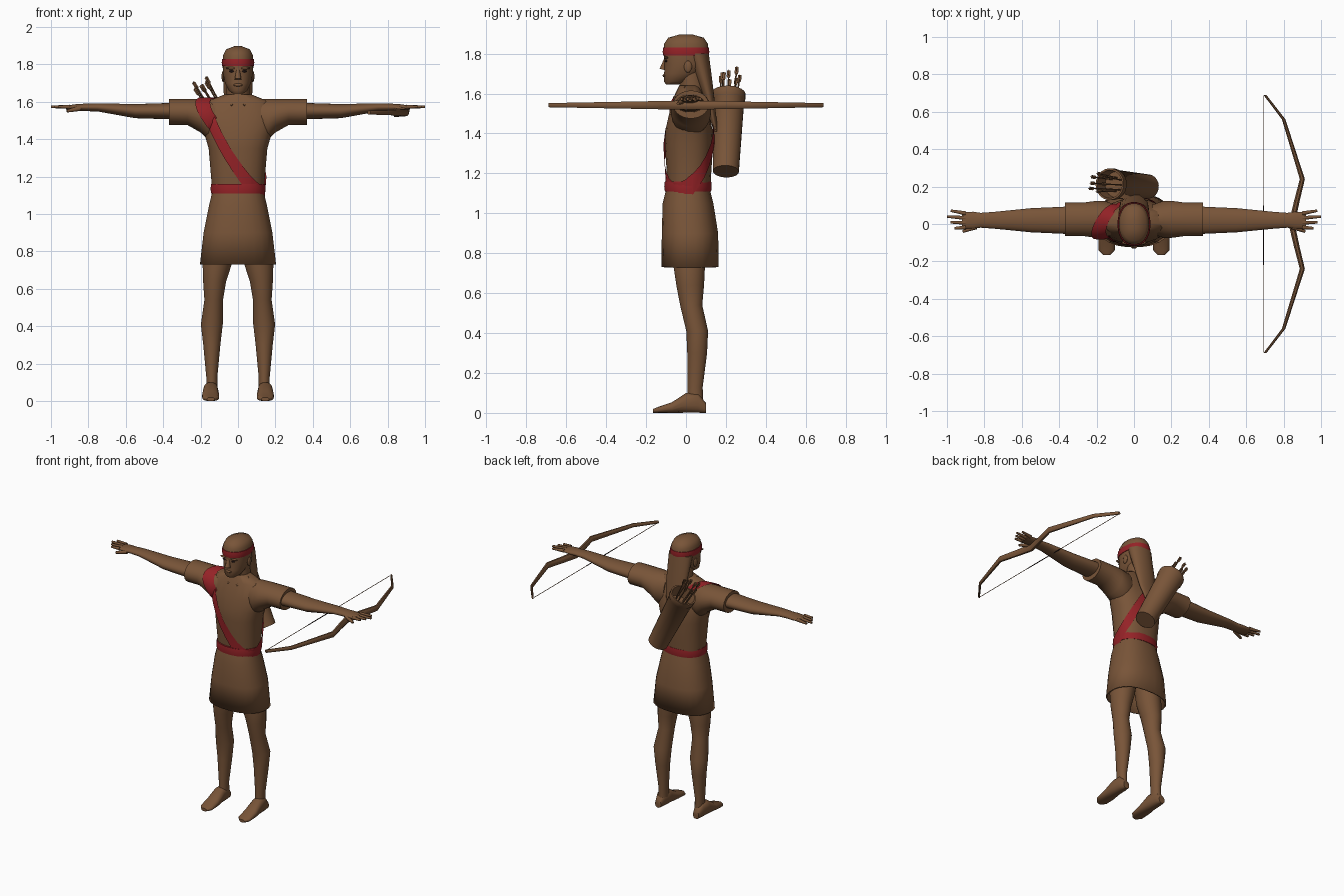
import bpy, bmesh, math, random
from mathutils import Vector, Matrix

if "Cube" in bpy.data.objects:
    bpy.data.objects.remove(bpy.data.objects["Cube"])
random.seed(4)
SIDES = ((1, "left"), (-1, "right"))


def material(name, *rgb):
    m = bpy.data.materials.new(name)
    m.use_nodes = True
    m.diffuse_color = (*rgb, 1)
    m.node_tree.nodes["Principled BSDF"].inputs["Base Color"].default_value = (*rgb, 1)
    return m


BROWN = material("warm brown", .19, .09, .04)
RED = material("sash red", .3, .016, .02)
DARK = material("near black", .02, .01, .01)


def finish(name, bm, mat):
    bmesh.ops.recalc_face_normals(bm, faces=bm.faces)
    mesh = bpy.data.meshes.new(name)
    bm.to_mesh(mesh)
    bm.free()
    mesh.materials.append(mat)
    ob = bpy.data.objects.new(name, mesh)
    bpy.context.collection.objects.link(ob)
    bpy.ops.object.select_all(action='DESELECT')
    ob.select_set(True)
    bpy.context.view_layer.objects.active = ob
    bpy.ops.object.shade_smooth_by_angle(angle=math.radians(45))
    return ob


def loft(name, rings, axis='z', mat=BROWN, n=24, power=1, centre=(0, 0), side=1,
         matrix=Matrix(), bottom=True):
    """Skin oval rings (position, u radius, v radius, u shift, v shift) along an axis."""
    bm = bmesh.new()
    loops = []
    for t, ru, rv, *shift in rings:
        du, dv = shift or (0, 0)
        loop = []
        for i in range(n):
            angle = math.tau * (i + .5) / n
            c, s = math.cos(angle), math.sin(angle)
            u = centre[0] + du + ru * math.copysign(abs(c) ** power, c)
            v = centre[1] + dv + rv * math.copysign(abs(s) ** power, s)
            co = Vector({'x': (t, u, v), 'y': (u, t, v), 'z': (u, v, t)}[axis])
            co.x *= side
            loop.append(bm.verts.new(matrix @ co))
        loops.append(loop)
    for lower, upper in zip(loops, loops[1:]):
        for i in range(n):
            bm.faces.new((lower[i - 1], lower[i], upper[i], upper[i - 1]))
    if bottom:
        bm.faces.new(loops[0])
    bm.faces.new(loops[-1])
    return finish(name, bm, mat)


def frame(a, b):
    """Matrix placing the z axis along a to b, starting at a."""
    return Matrix.Translation(a) @ (b - a).to_track_quat('Z', 'Y').to_matrix().to_4x4()


def tube(name, a, b, start, end, mat=BROWN, n=8):
    a, b = Vector(a), Vector(b)
    rings = [(0, start, start), ((b - a).length, end, end)]
    return loft(name, rings, mat=mat, n=n, matrix=frame(a, b))


def ball(name, loc, scale, mat=BROWN):
    bm = bmesh.new()
    bmesh.ops.create_uvsphere(bm, u_segments=12, v_segments=8, radius=1,
                              matrix=Matrix.LocRotScale(Vector(loc), None, Vector(scale)))
    return finish(name, bm, mat)


def band(name, low, high, rx, ry, y):
    """Red cloth ring with a slightly bulging middle."""
    bulge = .003
    rings = [(low, rx, ry), ((low + high) / 2, rx + bulge, ry + bulge), (high, rx, ry)]
    return loft(name, rings, mat=RED, power=.9, centre=(0, y))


# Tunic body, skirt and belt
torso = loft("tunic_body", [
    (1.1, .138, .108), (1.2, .145, .112), (1.35, .158, .122), (1.42, .178, .118),
    (1.5, .2, .1), (1.6, .17, .07), (1.64, .07, .05)], power=.85, centre=(0, .015))
skirt = loft("skirt", [(.73, .205, .145, 0, .01), (.9, .185, .142, 0, .01), (1.05, .155, .128),
                       (1.12, .138, .11)], power=.85, centre=(0, .01), bottom=False)
skirt.modifiers.new("cloth_thickness", 'SOLIDIFY').thickness = .008
band("belt", 1.11, 1.16, .145, .117, .01)

# Neck, head and hair
tube("neck", (0, .04, 1.55), (0, .02, 1.72), .065, .06, n=20)
loft("head", [
    (1.645, .03, .03, 0, -.07), (1.66, .05, .06, 0, -.05), (1.7, .07, .09, 0, -.02),
    (1.75, .08, .108), (1.81, .083, .113), (1.85, .08, .11), (1.88, .065, .09),
    (1.897, .02, .03)], power=.92)
band("headband", 1.79, 1.83, .085, .115, 0)
loft("hair", [(1.41, .035, .01, 0, .15), (1.5, .06, .02, 0, .13), (1.6, .075, .03, 0, .11),
              (1.8, .083, .06, 0, .055)])
tube("nose", (0, -.1, 1.78), (0, -.115, 1.72), .008, .019)
ball("lips", (0, -.108, 1.69), (.025, .009, .008))

for s, label in SIDES:
    ball(label + "_eye", (s * .033, -.1, 1.763), (.015, .008, .006), DARK)
    ball(label + "_brow", (s * .035, -.1, 1.78), (.03, .011, .007))
    ball(label + "_ear", (s * .08, .01, 1.735), (.008, .02, .03))
    # Collar flap lying on the chest
    tube(label + "_collar", (s * .085, 0, 1.625), (s * .03, -.06, 1.58), .012, .006)

# Sleeves, arms and hands
sleeves = {}
for s, label in SIDES:
    sleeves[label] = loft(label + "_sleeve", [
        (.1, .08, .11, 0, -.04), (.16, .1, .11, 0, -.04), (.2, .1, .09, 0, -.02),
        (.27, .09, .07), (.37, .09, .07)], 'x', centre=(.025, 1.545), side=s)
    loft(label + "_arm", [
        (.33, .075, .045), (.55, .065, .038), (.75, .045, .022, 0, .02), (.82, .04, .02, 0, .02),
        (.86, .046, .018, 0, .02), (.92, .044, .01, 0, .02)], 'x', centre=(.02, 1.55), side=s)
    for i in range(4):
        reach = 1 - .02 * abs(i - 2)
        y = .025 * i - .018
        tube(f"{label}_finger_{i}", (s * .9, y, 1.573), (s * reach, y * 1.25, 1.573), .012, .007)
    tube(label + "_thumb", (s * .845, -.015, 1.565), (s * .915, -.04, 1.55), .015, .008)

# Legs and feet, with the soles resting on the ground
for s, label in SIDES:
    loft(label + "_leg", [
        (.04, .03, .04), (.13, .03, .038), (.3, .046, .05, 0, .01), (.41, .059, .055, 0, .01),
        (.54, .05, .056, -.01, -.02), (.64, .062, .07, -.015, -.025),
        (.74, .08, .08, -.03, -.03), (.95, .07, .09, -.07, -.03)],
        centre=(.14, .046), side=s)
    steps = [(-.165, .02, .01), (-.14, .044, .015), (-.07, .046, .027), (0, .04, .05),
             (.06, .036, .05), (.1, .022, .025)]
    loft(label + "_foot", [(y, wide, tall, 0, tall) for y, wide, tall in steps],
         'y', n=16, power=.8, centre=(.146, 0), side=s)

# Diagonal sash: a slanted slice of the tunic, pushed outward
shoulder, chest, hip = Vector((-.165, .02, 1.61)), Vector((-.065, -.1, 1.34)), Vector((.145, .02, 1.13))
normal = (hip - shoulder).cross(chest - shoulder).normalized()
for part, label in ((torso, "sash"), (sleeves["right"], "sash_shoulder")):
    bm = bmesh.new()
    bm.from_mesh(part.data)
    for outward in (normal, -normal):
        bmesh.ops.bisect_plane(bm, geom=bm.verts[:] + bm.edges[:] + bm.faces[:],
                               plane_co=shoulder + outward * .027, plane_no=outward,
                               clear_outer=True)
    bm.normal_update()
    for v in bm.verts:
        v.co += v.normal * .008
    finish(label, bm, RED)

# Quiver with a hollow mouth
foot, mouth = Vector((.075, .2, 1.21)), Vector((-.13, .213, 1.6))
length = (mouth - foot).length
quiver = frame(foot, mouth)
profile = [(0, .065), (length - .04, .08), (length - .035, .085), (length, .085),
           (length, .075), (length - .08, .07)]
loft("quiver", [(t, r, r) for t, r in profile], matrix=quiver)

# Arrows, each with crossed feathers near its end
for i in range(8):
    turn = Matrix.Rotation(math.tau * i / 8, 4, 'Z')
    base = quiver @ turn @ Vector((.035, 0, length - .1))
    tip = quiver @ turn @ Vector((random.uniform(.035, .06), 0, length + random.uniform(.09, .14)))
    tip.x -= .02
    tube(f"arrow_{i}", base, tip, .004, .004, n=6)
    start = base.lerp(tip, .8)
    for k, (wide, thin) in enumerate(((.013, .002), (.002, .013))):
        loft(f"arrow_{i}_feather_{k}", [(0, .003, .003), (.012, wide, thin), (.045, wide, thin)],
             n=4, matrix=frame(start, tip))

# Bow, thinning toward both tips, and its string
half = [(.69, .7), (.56, .8), (.24, .9), (.12, .87)]
path = half + [(0, .843)] + [(-y, x) for y, x in reversed(half)]
loft("bow", [(y, .018 - .014 * abs(y), .025 - .02 * abs(y), x, 0) for y, x in path],
     'y', n=8, centre=(0, 1.542))
tube("bowstring", (.693, -.685, 1.542), (.693, .685, 1.542), .002, .002)
tube("string_grip", (.693, -.22, 1.542), (.693, .1, 1.542), .003, .003, DARK)
